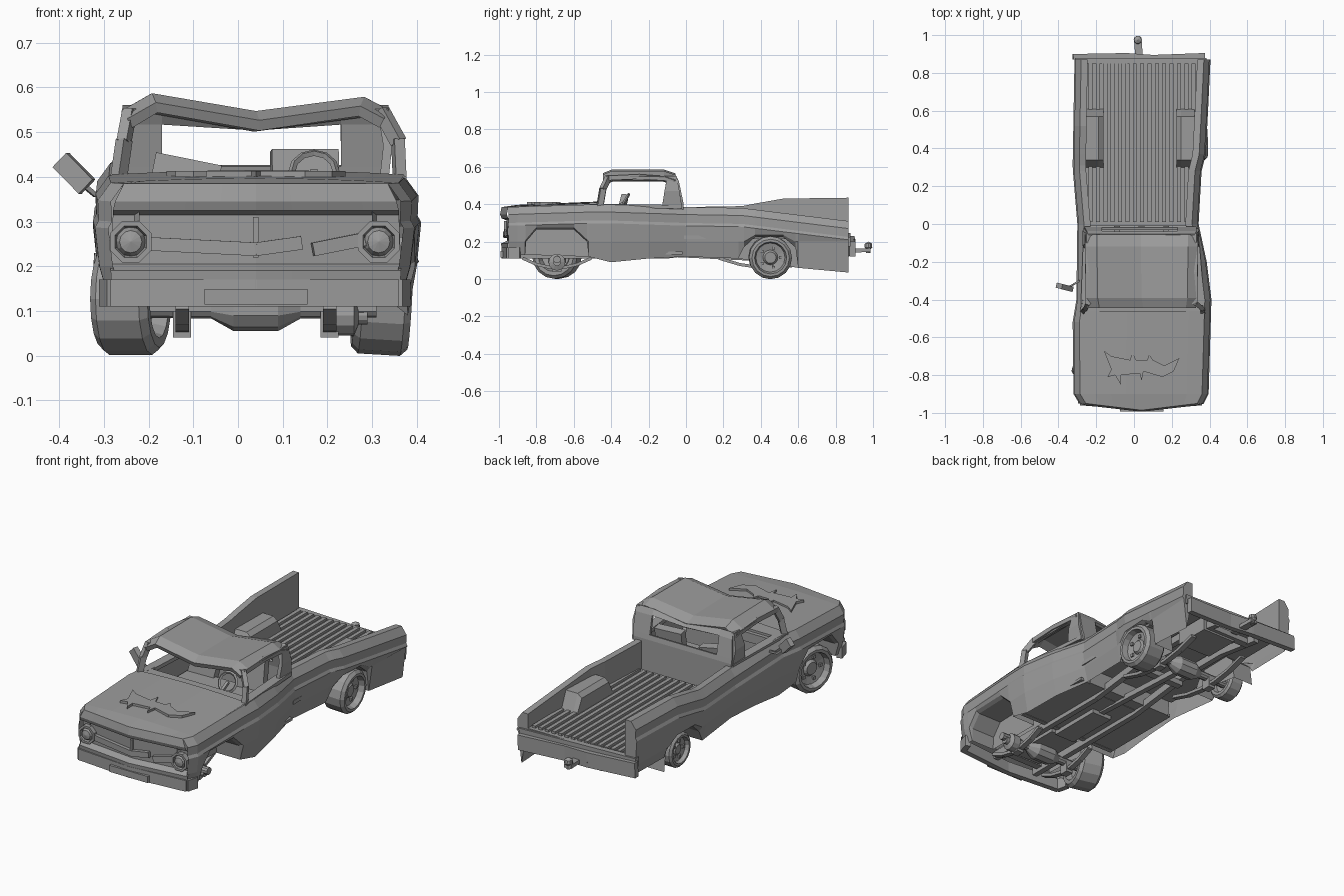
import bpy, bmesh, math
from mathutils import Vector, Matrix, Euler

if "Cube" in bpy.data.objects:
    bpy.data.objects.remove(bpy.data.objects["Cube"])

grey = bpy.data.materials.new("weathered_grey")
grey.use_nodes = True
grey.diffuse_color = (.33, .33, .33, 1)
grey.node_tree.nodes["Principled BSDF"].inputs["Base Color"].default_value = grey.diffuse_color
MID = .04  # the bent body sits slightly off centre


def finish(name, bm, thick=0):
    bmesh.ops.recalc_face_normals(bm, faces=bm.faces)
    mesh = bpy.data.meshes.new(name)
    bm.to_mesh(mesh)
    bm.free()
    mesh.materials.append(grey)
    obj = bpy.data.objects.new(name, mesh)
    bpy.context.collection.objects.link(obj)
    if thick:
        solid = obj.modifiers.new("thickness", 'SOLIDIFY')
        solid.thickness = thick
        solid.offset = 0
    return obj


def sheet(name, rows, thick=0, skip=(), cap=False):
    """Panel through rows of points; skip leaves openings, cap closes the last row."""
    bm = bmesh.new()
    grid = [[bm.verts.new(p) for p in row] for row in rows]
    for i, (low, high) in enumerate(zip(grid, grid[1:])):
        for j in range(len(low) - 1):
            if (i, j) not in skip:
                bm.faces.new((low[j], low[j + 1], high[j + 1], high[j]))
    if cap:
        bm.faces.new(grid[-1])
    return finish(name, bm, thick)


def box(name, center, size, turn=(0, 0, 0)):
    bm = bmesh.new()
    matrix = Matrix.LocRotScale(Vector(center), Euler(turn), Vector(size))
    bmesh.ops.create_cube(bm, size=1, matrix=matrix)
    return finish(name, bm)


def beam(name, path, width, height):
    """Rectangular bar along a path."""
    bm = bmesh.new()
    for a, b in zip(path, path[1:]):
        a, b = Vector(a), Vector(b)
        step = b - a
        matrix = Matrix.LocRotScale((a + b) / 2, step.to_track_quat('Y', 'Z'),
                                    Vector((width, step.length + width / 4, height)))
        bmesh.ops.create_cube(bm, size=1, matrix=matrix)
    return finish(name, bm)


def lathe(name, profile, center, turn=(0, 0, 0), sides=16):
    """Revolve (along, radius) points about the x axis."""
    bm = bmesh.new()
    verts = [bm.verts.new((x, 0, r)) for x, r in profile]
    edges = [bm.edges.new(pair) for pair in zip(verts, verts[1:])]
    bmesh.ops.spin(bm, geom=verts + edges, cent=(0, 0, 0), axis=(1, 0, 0),
                   angle=math.tau, steps=sides, use_merge=True)
    bmesh.ops.remove_doubles(bm, verts=bm.verts, dist=.0005)
    bm.transform(Matrix.LocRotScale(Vector(center), Euler(turn), None))
    return finish(name, bm)


def at(table, y):
    """Linear lookup in a (y, value) table."""
    for (a, u), (b, v) in zip(table, table[1:]):
        if y <= b:
            return u + (v - u) * max(0, (y - a) / (b - a))
    return table[-1][1]


# Outline of each side in plan, its top edge, and the sill with both wheel arches
OUTER = {1: [(-.95, .37), (-.9, .395), (-.4, .41), (-.2, .385), (0, .342), (.2, .338),
             (.37, .38), (.6, .392), (.87, .405)],
         -1: [(-.95, -.29), (-.9, -.32), (-.5, -.325), (-.4, -.305), (0, -.3),
              (.3, -.325), (.87, -.315)]}
TOP = {1: [(-.95, .385), (-.46, .4), (0, .385), (.3, .38), (.87, .31)],
       -1: [(-.95, .385), (-.46, .405), (0, .385), (.3, .39), (.5, .43), (.87, .435)]}
SILL = [(-.95, .13), (-.9, .13), (-.86, .13), (-.855, .2), (-.8, .265), (-.6, .265),
        (-.53, .2), (-.52, .12), (-.4, .09), (-.2, .11), (0, .12), (.28, .11), (.31, .17),
        (.37, .225), (.52, .225), (.585, .17), (.6, .06), (.87, .035)]
FRONT_ARCH, REAR_ARCH = SILL[2:8], SILL[11:17]
FLOOR = .235

for s, side in ((1, "left"), (-1, "right")):
    # Fender, door and bed side in one creased panel, crushed upward at right rear
    rows = []
    for y, sill in SILL:
        x, top = at(OUTER[s], y), at(TOP[s], y)
        if s < 0 and y > .59:
            sill = .14
        inner = max(FLOOR, sill + .02) if y > -.46 else .3
        section = [(.03, sill), (.01, max(sill + .01, .2)), (0, top - .1), (.008, top - .085),
                   (.006, top - .04), (.035, top), (.07, top), (.07, inner)]
        rows.append([(x - s * inset, y, z) for inset, z in section])
    sheet(side + "_body_side", rows, cap=True)

    # Wheel housings and bed wheel boxes
    for label, arch, deep in (("front", FRONT_ARCH, .17), ("rear", REAR_ARCH, .15)):
        sheet(side + "_" + label + "_wheel_housing",
              [[(at(OUTER[s], y) - s * inset, y, z) for y, z in arch] for inset in (.03, deep)],
              cap=True)
    x = at(OUTER[s], .45) - s * .105
    sheet(side + "_bed_wheel_box",
          [[(x - s * d, y, z) for y, z in ((.3, FLOOR), (.34, h), (.57, h), (.61, FLOOR))]
           for d, h in ((-.04, .33), (.03, .33), (.055, .31))], cap=True)

    # Windscreen pillar, roof rail, door pillar
    bend = .358 if s > 0 else -.255
    foot = .362 if s > 0 else -.268
    head = .322 if s > 0 else -.243
    back = .335 if s > 0 else -.262
    beam(side + "_front_pillar", [(foot, -.46, .39), (bend, -.445, .48), (head, -.415, .545)], .024, .03)
    beam(side + "_roof_rail", [(head, -.42, .54), (head, -.25, .548), (head, -.07, .535)], .03, .025)
    beam(side + "_door_sill", [(foot - s * .01, -.47, .392), (back - s * .02, -.03, .386)], .05, .02)
    sheet(side + "_rear_pillar",
          [[(x, -.13 + lean, z), (x, -.02 - lean, z)]
           for x, z, lean in ((back - s * .01, .375, 0), (back, .47, .015), (head, .55, .03))], .02)

    # Frame rail and leaf springs
    rail = MID + s * .13
    beam(side + "_frame_rail", [(rail, -.9, .13), (rail, -.1, .13), (rail, .3, .18),
                                (rail, .6, .18), (rail, .87, .14)], .03, .04)
    for label, y, half in (("front", -.69, .18), ("rear", .45, .27)):
        path = [(rail + s * .035, y + half * t, .06 + .05 * t * t) for t in (-1, -.6, -.2, .2, .6, 1)]
        beam(side + "_" + label + "_leaf_spring", path, .03, .016)
        box(side + "_" + label + "_spring_clamp", (rail + s * .035, y, .07), (.04, .05, .06))


# Hood, pointed at the nose
def across(y, t, inset=.035):
    left, right = at(OUTER[-1], y) + inset, at(OUTER[1], y) - inset
    return left + (right - left) * t


def nose(t):
    return -.95 - .036 * (1 - abs(2 * t - 1))


columns = [i / 8 for i in range(9)]
hood = []
for y in (-.95, -.9, -.8, -.65, -.46):
    hood.append([(across(y, t), nose(t) if y == -.95 else y,
                  at(TOP[-1], y) + (.01 * (1 - (2 * t - 1) ** 2) if y > -.95 else 0))
                 for t in columns])
sheet("hood", hood)
tear = [(-.16, -.67), (-.12, -.7), (-.02, -.72), (-.01, -.67), (.01, -.72), (.07, -.72),
        (.08, -.69), (.1, -.72), (.16, -.75), (.24, -.71), (.21, -.78), (.15, -.81),
        (.05, -.78), (.04, -.83), (.03, -.79), (-.07, -.8), (-.07, -.85), (-.1, -.8),
        (-.14, -.81), (-.12, -.77)]
sheet("hood_torn_plate", [[(x, y, z) for x, y in tear + tear[:1]] for z in (.4, .413)])
sheet("hood_torn_skin", [[(x, y, .413) for x, y in tear]], cap=True)
box("cowl", (MID, -.44, .392), (.6, .08, .02))

# Nose panel with recessed grille
sheet("front_panel", [[(across(-.95, t, inset), nose(t) + back, z) for t in columns]
                      for z, back, inset in ((.385, 0, .035), (.345, -.008, .015), (.325, 0, .01),
                                             (.315, .025, .01), (.205, .03, .005),
                                             (.19, -.003, .005), (.12, .005, .01))])
beam("grille_bar", [(-.2, -.94, .25), (MID, -.967, .238), (.14, -.96, .252)], .02, .03)
beam("broken_grille_bar", [(.17, -.96, .238), (.28, -.94, .26)], .02, .03)
box("grille_upright", (MID, -.962, .265), (.012, .02, .09))
for label, x in (("right", -.24), ("left", .315)):
    lathe(label + "_headlight_bezel", [(0, .05), (.03, .05), (.03, .038), (.012, .033), (.012, 0)],
          (x, -.925, .255), (math.radians(22.5), 0, -math.pi / 2), 8)
    lathe(label + "_headlight", [(0, .033), (.016, .025), (.022, 0)],
          (x, -.94, .255), (0, 0, -math.pi / 2), 12)
beam("front_bumper", [(-.295, -.89, .14), (-.28, -.945, .14), (MID, -.972, .14),
                      (.355, -.945, .14), (.37, -.89, .14)], .03, .06)
box("front_plate", (MID, -.985, .132), (.23, .015, .035))

# Sagging roof
ridge = [(-.25, .54), (-.19, .575), (MID, .535), (.28, .567), (.33, .54)]
sheet("roof", [[(x + (spread if x > MID else -spread), y, z - drop) for x, z in ridge]
               for y, spread, drop in ((-.44, -.008, .02), (-.39, 0, 0), (-.12, .004, .002),
                                       (-.06, .004, .022))], .025)

# Cab back with window opening
sheet("cab_rear_wall", [[(left, y, z), (-.17, y, z), (MID, y, z - sag), (.23, y, z), (right, y, z)]
                        for y, z, left, right, sag in ((-.02, .13, -.24, .28, 0),
                                                       (-.02, .4, -.262, .325, 0),
                                                       (-.025, .425, -.262, .33, 0),
                                                       (-.045, .52, -.25, .33, .012),
                                                       (-.06, .55, -.245, .322, .03))],
      .015, skip={(2, 1), (2, 2)})

# Cab interior
box("cab_floor", (MID, -.26, .14), (.6, .48, .015))
box("firewall", (MID, -.48, .26), (.58, .015, .26))
box("dashboard", (MID, -.43, .365), (.58, .1, .05))
box("seat_cushion", (MID, -.2, .25), (.52, .2, .08))
box("left_seat_back", (.15, -.09, .36), (.15, .045, .2), (-.15, 0, .1))
box("right_seat_back", (-.13, -.09, .34), (.15, .045, .2), (-.15, .2, 0))
rim = [(.008 * math.cos(a), .05 + .008 * math.sin(a)) for a in (0, 1.57, 3.14, 4.71, 6.28)]
lathe("steering_wheel", rim, (.17, -.33, .41), (0, .5, math.pi / 2), 12)
beam("steering_column", [(.17, -.42, .36), (.17, -.33, .41)], .015, .015)

# Ribbed bed floor, tail bumper and hitch
box("bed_floor", (.04, .43, FLOOR - .012), (.6, .88, .02))
for i in range(15):
    box("bed_rib", (-.23 + i * .039, .43, FLOOR), (.021, .84, .02))
beam("rear_bumper", [(-.32, .885, .19), (-.04, .89, .175), (.1, .88, .17), (.37, .89, .16)], .03, .08)
beam("tail_sill", [(-.31, .865, .22), (.38, .865, .2)], .03, .05)
beam("hitch_bar", [(.03, .84, .15), (.02, .98, .155)], .04, .02)
lathe("hitch_ball", [(-.03, 0), (-.03, .012), (-.01, .012), (0, .022), (.02, .02), (.03, 0)],
      (.02, .975, .17), (0, -math.pi / 2, 0), 10)

# Wheels: left front is missing down to the hub, right rear is a bare rim
WHEEL = [(-.02, 0), (-.03, .07), (-.06, .08), (-.06, .1), (-.045, .115), (.045, .115), (.06, .1),
         (.06, .086), (.03, .078), (.022, .04), (.035, .03), (.035, 0)]
for name, center, turn, size, width in (
        ("right_front_wheel", (-.24, -.69, .127), (0, 0, math.pi - .25), 1.09, 1.1),
        ("left_rear_wheel", (.322, .45, .117), (0, .06, .04), 1, 1.05),
        ("right_rear_wheel", (-.245, .45, .12), (0, 0, math.pi), .8, .7)):
    lathe(name, [(x * width, r * size) for x, r in WHEEL], center, turn)
    for i in range(5):
        a = math.tau * i / 5
        spot = Vector((.027 * width, .055 * size * math.cos(a), .055 * size * math.sin(a)))
        spot.rotate(Euler(turn))
        box(name + "_lug", Vector(center) + spot, (.015, .016, .016), turn)
lathe("left_front_hub", [(-.03, 0), (-.03, .045), (.01, .045), (.02, .02), (.04, .02), (.04, 0)],
      (.25, -.69, .09), sides=12)

# Running gear
AXLE = [(-.27, 0), (-.27, .02), (-.1, .022), (-.05, .05), (.05, .05), (.1, .022), (.27, .02), (.27, 0)]
for name, y in (("front_axle", -.69), ("rear_axle", .45)):
    lathe(name, AXLE, (MID, y, .105), sides=10)
box("engine", (MID, -.66, .22), (.17, .3, .2))
box("gearbox", (MID, -.36, .15), (.12, .3, .08))
beam("drive_shaft", [(MID, -.22, .14), (MID, .42, .11)], .03, .03)
box("fuel_tank", (.1, .7, .16), (.2, .2, .08))
for y in (-.85, -.1, .25, .8):
    box("frame_crossmember", (MID, y, .145), (.28, .04, .03))

# Bent door mirror
box("door_mirror", (-.367, -.335, .408), (.085, .028, .045), (0, .78, -.25))
beam("mirror_arm", [(-.35, -.335, .385), (-.32, -.32, .36), (-.29, -.3, .37)], .01, .01)
